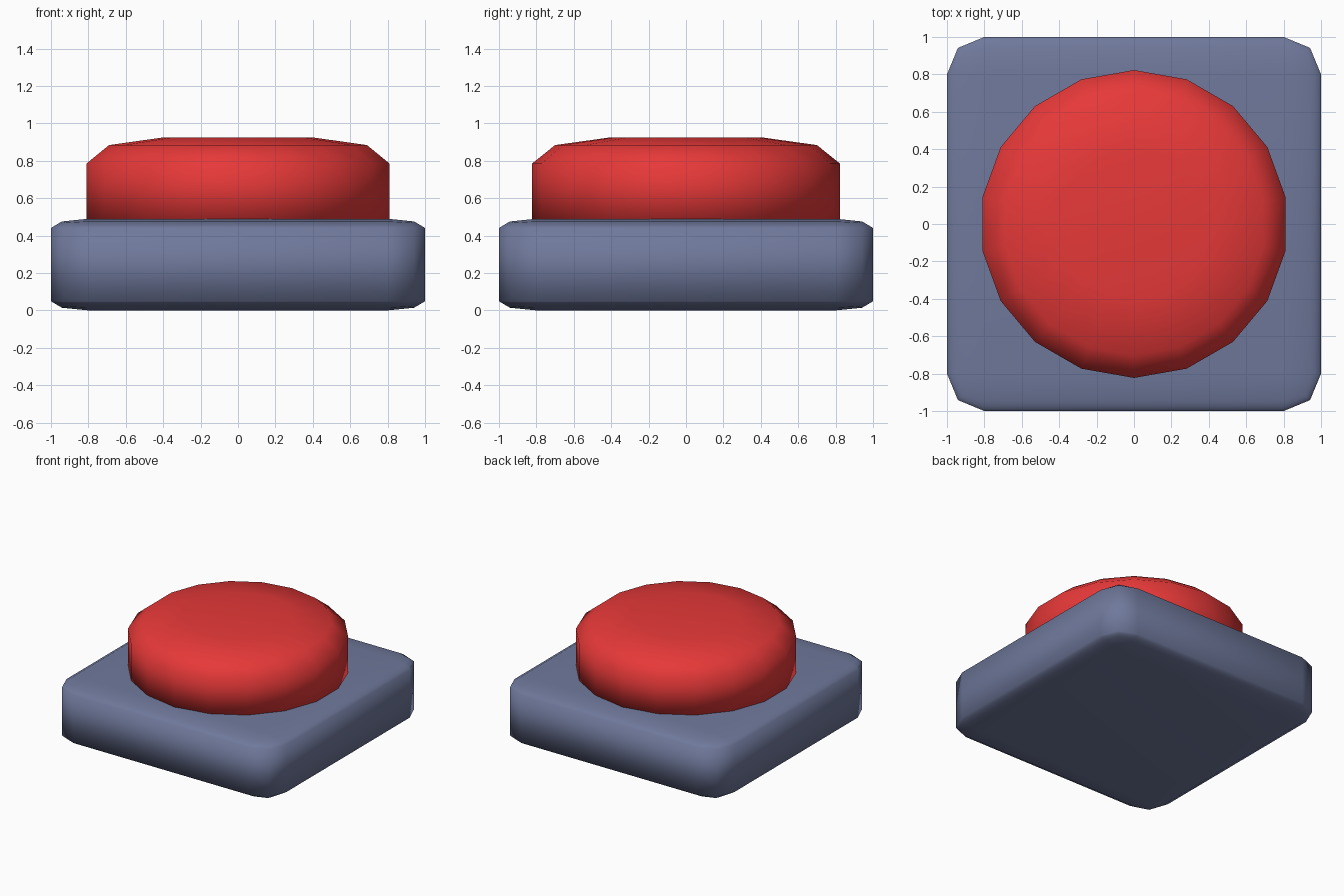
import bpy
import bmesh
import math

if "Cube" in bpy.data.objects:
    bpy.data.objects.remove(bpy.data.objects["Cube"])


def paint(obj, name, colour):
    mat = bpy.data.materials.new(name)
    mat.diffuse_color = colour
    mat.use_nodes = True
    mat.node_tree.nodes["Principled BSDF"].inputs["Base Color"].default_value = mat.diffuse_color
    obj.data.materials.append(mat)


def smooth(obj):
    for poly in obj.data.polygons:
        poly.use_smooth = True


# Base block: a bevelled cube flattened so its bevel squashes with it
bpy.ops.mesh.primitive_cube_add(size=2, location=(0, 0, 0.245))
base = bpy.context.object
base.name = "base"
base.scale = (1, 1, 0.245)
bevel = base.modifiers.new("rounded_edges", 'BEVEL')
bevel.width = 0.2
bevel.segments = 2
smooth(base)
paint(base, "slate_blue", (0.16, 0.19, 0.33, 1))

# Push button: 18-sided domed disc, its foot sunk slightly into the base
SIDES = 18
profile = [(0.823, 0.45), (0.823, 0.785), (0.70, 0.884), (0.405, 0.925)]
bm = bmesh.new()
rings = []
for radius, z in profile:
    rings.append([bm.verts.new((radius * math.sin(2 * math.pi * i / SIDES),
                                radius * math.cos(2 * math.pi * i / SIDES), z))
                  for i in range(SIDES)])
for low, high in zip(rings, rings[1:]):
    for i in range(SIDES):
        j = (i + 1) % SIDES
        bm.faces.new((low[i], low[j], high[j], high[i]))
bm.faces.new(rings[0])
bm.faces.new(rings[-1])
bmesh.ops.recalc_face_normals(bm, faces=bm.faces[:])
mesh = bpy.data.meshes.new("button")
bm.to_mesh(mesh)
bm.free()
button = bpy.data.objects.new("button", mesh)
bpy.context.collection.objects.link(button)
smooth(button)
paint(button, "red", (0.8, 0.04, 0.04, 1))
